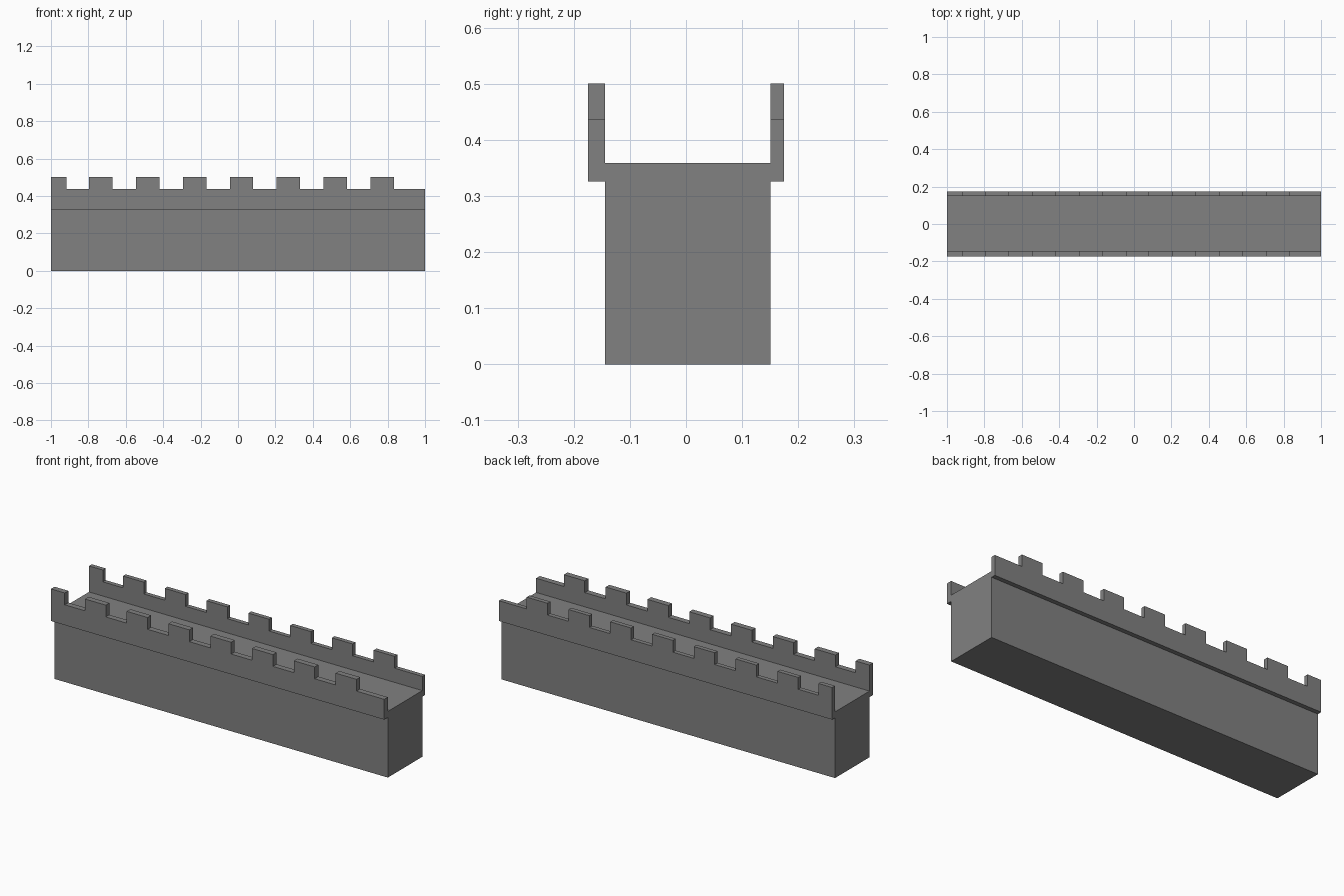
import bpy, bmesh

if "Cube" in bpy.data.objects:
    bpy.data.objects.remove(bpy.data.objects["Cube"])

HALF = 1.0                                   # half length along x
Y_FRONT, Y_BACK = -0.144, 0.151              # wall faces
Z_SKIRT, Z_WALK, Z_GAP, Z_TOP = 0.326, 0.359, 0.436, 0.5
PITCH, WIDTH, FIRST = 0.2507, 0.125, -1.0465  # merlon rhythm; first is cut by the end

stone = bpy.data.materials.new("dark_stone")
stone.diffuse_color = (0.22, 0.22, 0.22, 1)
stone.use_nodes = True
stone.node_tree.nodes["Principled BSDF"].inputs["Base Color"].default_value = stone.diffuse_color


def extrude_profile(name, points, y0, y1):
    """Extrude an (x, z) outline from y0 to y1."""
    bm = bmesh.new()
    face = bm.faces.new([bm.verts.new((x, y0, z)) for x, z in points])
    res = bmesh.ops.extrude_face_region(bm, geom=[face])
    verts = [g for g in res["geom"] if isinstance(g, bmesh.types.BMVert)]
    bmesh.ops.translate(bm, verts=verts, vec=(0, y1 - y0, 0))
    bmesh.ops.recalc_face_normals(bm, faces=bm.faces)
    mesh = bpy.data.meshes.new(name)
    bm.to_mesh(mesh)
    bm.free()
    mesh.materials.append(stone)
    obj = bpy.data.objects.new(name, mesh)
    bpy.context.collection.objects.link(obj)
    return obj


# Solid wall with the walkway on top
extrude_profile("wall_body", [(-HALF, 0), (HALF, 0), (HALF, Z_WALK), (-HALF, Z_WALK)],
                Y_FRONT, Y_BACK)

# Crenellated outline shared by both parapets; the cut merlon ends at -0.917
outline = [(HALF, Z_SKIRT), (-HALF, Z_SKIRT)]
for i in range(8):
    left = FIRST + i * PITCH
    right = left + WIDTH if i else -0.917
    if left > -HALF:
        outline.append((left, Z_GAP))
    outline += [(max(left, -HALF), Z_TOP), (right, Z_TOP), (right, Z_GAP)]
outline.append((HALF, Z_GAP))

# Parapets overhanging the wall on each side
extrude_profile("front_parapet", outline, -0.175, Y_FRONT)
extrude_profile("back_parapet", outline, Y_BACK, 0.175)
